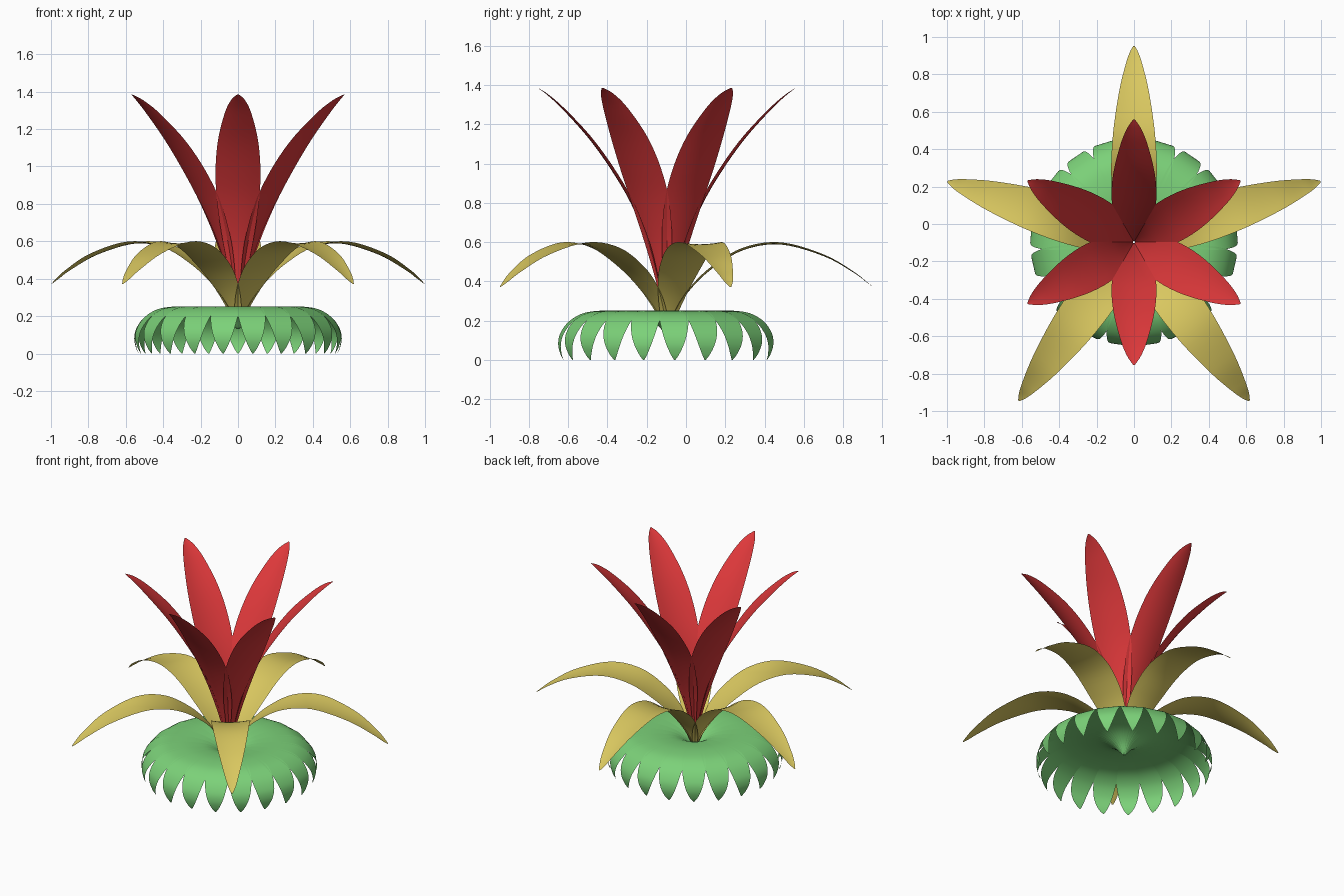
import bpy, math
from mathutils import Vector

if "Cube" in bpy.data.objects:
    bpy.data.objects.remove(bpy.data.objects["Cube"])

CENTRE_Y = -0.097   # axis of the plant


def material(name, rgb):
    m = bpy.data.materials.new(name)
    m.diffuse_color = (*rgb, 1)
    m.use_nodes = True
    m.node_tree.nodes["Principled BSDF"].inputs["Base Color"].default_value = m.diffuse_color
    return m


def spline(pts, steps):
    """Smooth curve through the points (Catmull-Rom)."""
    p = [Vector(q) for q in pts]
    p = [2 * p[0] - p[1]] + p + [2 * p[-1] - p[-2]]
    out = []
    for i in range(1, len(p) - 2):
        a, b, c, d = p[i - 1:i + 3]
        for s in range(steps):
            t = s / steps
            out.append(0.5 * (2 * b + (c - a) * t + (2 * a - 5 * b + 4 * c - d) * t ** 2
                              + (3 * b - a - 3 * c + d) * t ** 3))
    return out + [p[-2]]


def leaf_mesh(name, profile, cup, mat, across=6, steps=5):
    """Leaf along +y; profile points are (radius, height, half width)."""
    rows = spline(profile, steps)
    verts, faces = [], []
    for i, p in enumerate(rows):
        a, b = rows[max(i - 1, 0)], rows[min(i + 1, len(rows) - 1)]
        tangent = Vector((b.x - a.x, b.y - a.y)).normalized()
        normal = Vector((-tangent.y, tangent.x))
        w = max(p.z, 0.001)
        for j in range(across + 1):
            u = 2 * j / across - 1
            lift = cup * u * u * w
            verts.append((u * w, p.x + normal.x * lift, p.y + normal.y * lift))
    n = across + 1
    for i in range(len(rows) - 1):
        for j in range(across):
            k = i * n + j
            faces.append((k, k + 1, k + n + 1, k + n))
    me = bpy.data.meshes.new(name)
    me.from_pydata(verts, [], faces)
    me.materials.append(mat)
    me.shade_smooth()
    return me


def whorl(name, count, profile, cup, mat):
    """Ring of equal leaves, the first one pointing to the back."""
    me = leaf_mesh(name, profile, cup, mat)
    for i in range(count):
        ob = bpy.data.objects.new(f"{name}_{i + 1}", me)
        ob.location = (0, CENTRE_Y, 0)
        ob.rotation_euler.z = 2 * math.pi * i / count
        bpy.context.collection.objects.link(ob)


red = material("red", (0.73, 0.04, 0.043))
yellow = material("straw_yellow", (0.69, 0.57, 0.115))
green = material("leaf_green", (0.20, 0.64, 0.19))

# Upright inner leaves
whorl("red_leaf", 6, [
    (0.006, 0.20, 0.008), (0.045, 0.40, 0.042), (0.10, 0.60, 0.082),
    (0.185, 0.80, 0.112), (0.285, 0.97, 0.120), (0.40, 1.13, 0.107),
    (0.53, 1.275, 0.072), (0.61, 1.35, 0.038), (0.657, 1.385, 0.004)], 0.14, red)

# Arching middle leaves
whorl("yellow_leaf", 5, [
    (0.006, 0.15, 0.02), (0.045, 0.25, 0.052), (0.12, 0.36, 0.085),
    (0.23, 0.465, 0.112), (0.39, 0.56, 0.122), (0.58, 0.588, 0.112),
    (0.80, 0.528, 0.080), (0.95, 0.445, 0.044), (1.015, 0.397, 0.022),
    (1.048, 0.372, 0.004)], 0.10, yellow)

# Rolled-down base leaves, overlapping into a disc
whorl("green_leaf", 21, [
    (0.006, 0.13, 0.004), (0.06, 0.19, 0.014), (0.13, 0.23, 0.026),
    (0.22, 0.248, 0.042), (0.32, 0.252, 0.060), (0.42, 0.238, 0.073),
    (0.495, 0.195, 0.073), (0.54, 0.135, 0.062), (0.553, 0.08, 0.045),
    (0.545, 0.03, 0.022), (0.532, 0.0, 0.003)], 0.0, green)
